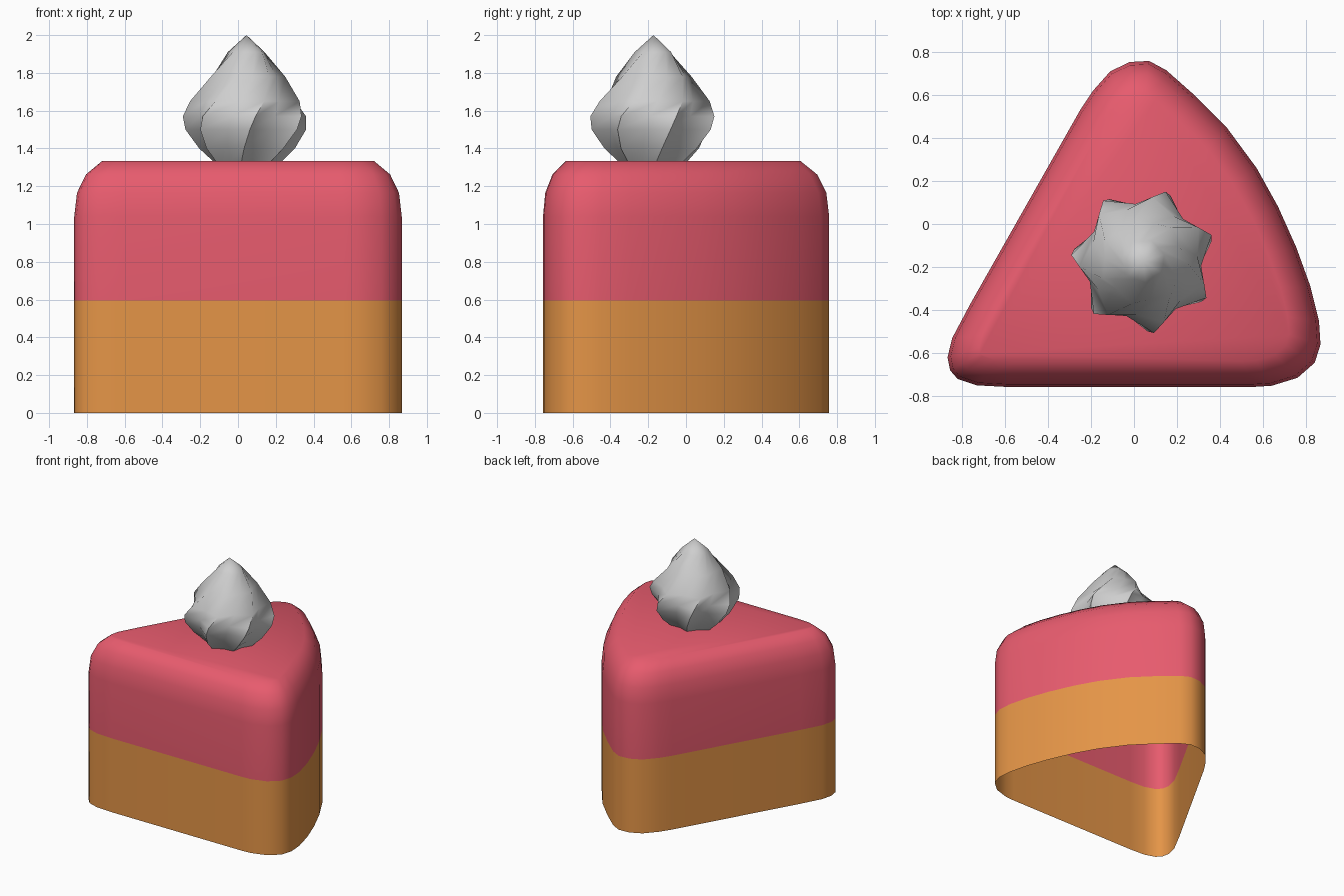
import bpy, bmesh, math
from mathutils import Vector

if "Cube" in bpy.data.objects:
    bpy.data.objects.remove(bpy.data.objects["Cube"])


def material(name, rgb):
    m = bpy.data.materials.new(name)
    m.diffuse_color = (*rgb, 1)
    m.use_nodes = True
    m.node_tree.nodes["Principled BSDF"].inputs["Base Color"].default_value = m.diffuse_color
    return m


def loft(name, rings, mat, cap=False, tip=None):
    """Skin a stack of counter-clockwise rings, with an optional lid or tip."""
    bm = bmesh.new()
    loops = [[bm.verts.new(p) for p in ring] for ring in rings]
    n = len(rings[0])
    for a, b in zip(loops, loops[1:]):
        for i in range(n):
            j = (i + 1) % n
            bm.faces.new((a[i], a[j], b[j], b[i]))
    if cap:
        bm.faces.new(loops[-1])
    if tip:
        t = bm.verts.new(tip)
        for i in range(n):
            bm.faces.new((loops[-1][i], loops[-1][(i + 1) % n], t))
    for f in bm.faces:
        f.smooth = True
    me = bpy.data.meshes.new(name)
    bm.to_mesh(me)
    bm.free()
    me.materials.append(mat)
    ob = bpy.data.objects.new(name, me)
    bpy.context.collection.objects.link(ob)
    return ob


pink = material("pink icing", (0.80, 0.105, 0.155))
gold = material("golden sponge", (0.78, 0.30, 0.063))
white = material("cream grey", (0.62, 0.62, 0.62))

# Wedge outline seen from above, counter-clockwise
outline = [Vector(p) for p in (
    (-0.867, -0.62), (-0.855, -0.68), (-0.82, -0.72), (-0.73, -0.75), (-0.60, -0.757),
    (0.56, -0.757), (0.64, -0.752), (0.76, -0.715), (0.84, -0.645), (0.867, -0.56),
    (0.86, -0.45), (0.82, -0.29), (0.755, -0.11), (0.67, 0.08), (0.57, 0.26),
    (0.43, 0.45), (0.28, 0.60), (0.15, 0.715), (0.07, 0.758), (-0.02, 0.753),
    (-0.11, 0.71), (-0.19, 0.62), (-0.25, 0.53), (-0.76, -0.37), (-0.845, -0.53))]


def wedge(z, inset):
    """Outline at height z, moved in partly along normals, partly to the centre."""
    mid = Vector((0, -0.17))
    n = len(outline)
    ring = []
    for i, p in enumerate(outline):
        d1 = (p - outline[i - 1]).normalized()
        d2 = (outline[(i + 1) % n] - p).normalized()
        t = (d1 + d2).normalized()
        q = p + Vector((-t.y, t.x)) * 0.06 * inset + (mid - p) * 0.1 * inset
        ring.append((q.x, q.y, z))
    return ring


# Sponge wall, open underneath
loft("sponge", [wedge(0, 0), wedge(0.595, 0)], gold)

# Icing with rounded top edge
loft("icing", [wedge(z, k) for z, k in (
    (0.595, 0), (1.04, 0), (1.165, 0.1), (1.262, 0.42), (1.333, 1))], pink, cap=True)

# Twisted seven-pointed cream swirl: height, ridge radius, valley radius, twist
cx, cy = 0.045, -0.172


def star(z, ridge, valley, twist):
    ring = []
    for i in range(14):
        a = math.radians(19 + twist) + math.pi * i / 7
        r = valley if i % 2 else ridge
        ring.append((cx + r * math.cos(a), cy + r * math.sin(a), z))
    return ring


cream = loft("cream_swirl", [star(*s) for s in (
    (1.333, 0.19, 0.155, -14), (1.40, 0.26, 0.205, -9), (1.50, 0.328, 0.255, -3),
    (1.57, 0.338, 0.268, 2), (1.65, 0.30, 0.25, 12), (1.78, 0.205, 0.18, 30),
    (1.91, 0.10, 0.092, 50))], white, tip=(cx, cy, 2.0))

# Crisp only on the strongest ridges
bpy.ops.object.select_all(action='DESELECT')
cream.select_set(True)
bpy.context.view_layer.objects.active = cream
bpy.ops.object.shade_smooth_by_angle(angle=math.radians(60))
